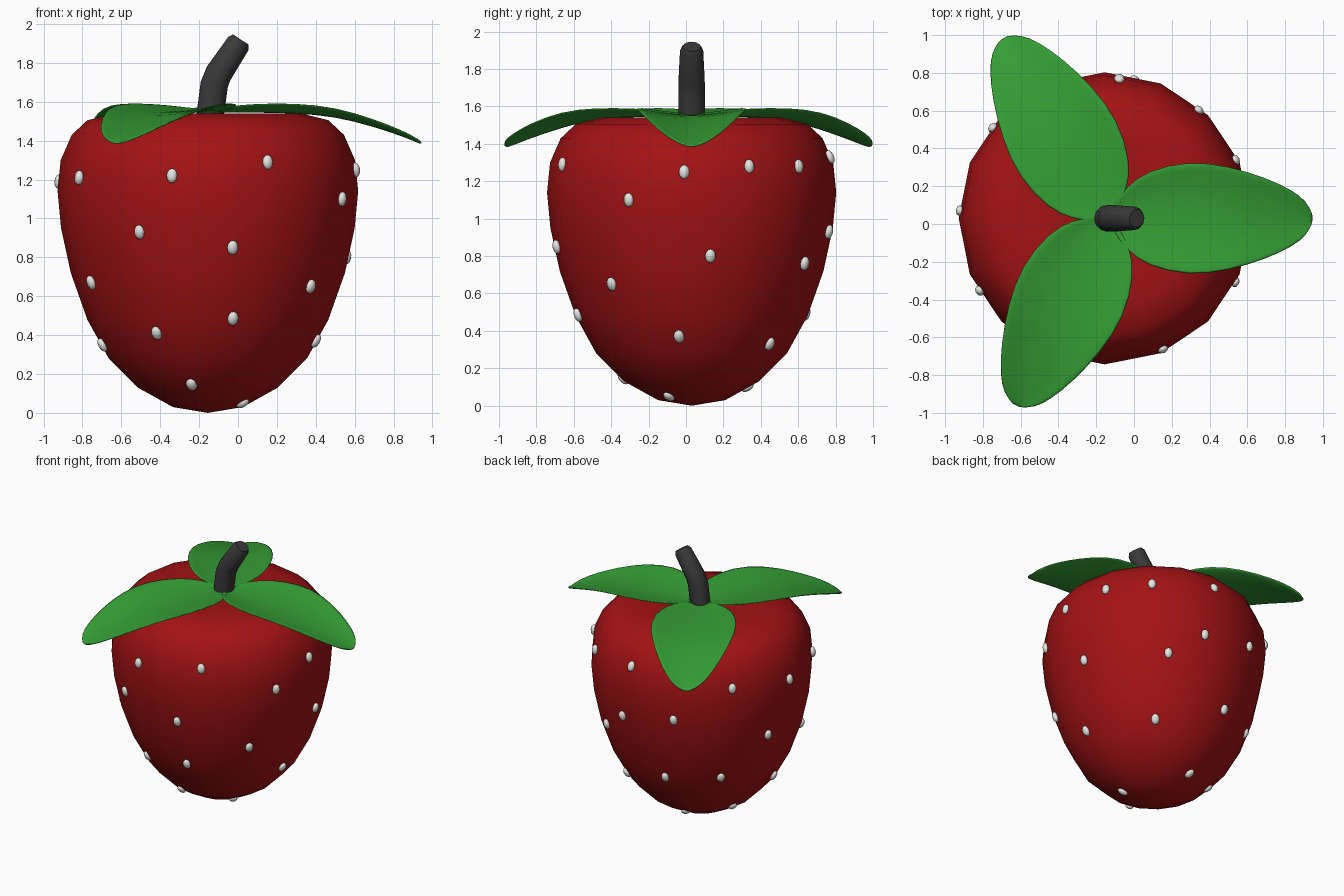
import bpy, bmesh, math
from mathutils import Matrix, Vector

default = bpy.data.objects.get("Cube")
if default:
    bpy.data.objects.remove(default)


def make_material(name, colour):
    mat = bpy.data.materials.new(name)
    mat.use_nodes = True
    mat.diffuse_color = (*colour, 1)
    mat.node_tree.nodes["Principled BSDF"].inputs["Base Color"].default_value = (*colour, 1)
    return mat


red = make_material("berry_red", (0.37, 0.006, 0.007))
green = make_material("leaf_green", (0.035, 0.34, 0.035))
charcoal = make_material("stem_charcoal", (0.04, 0.04, 0.04))
white = make_material("seed_white", (0.78, 0.78, 0.76))


def finish(name, bm, mat, angle=180):
    """Turn a bmesh into a smooth-shaded object."""
    bmesh.ops.recalc_face_normals(bm, faces=bm.faces)
    mesh = bpy.data.meshes.new(name)
    bm.to_mesh(mesh)
    bm.free()
    mesh.materials.append(mat)
    obj = bpy.data.objects.new(name, mesh)
    bpy.context.collection.objects.link(obj)
    bpy.ops.object.select_all(action="DESELECT")
    obj.select_set(True)
    bpy.context.view_layer.objects.active = obj
    bpy.ops.object.shade_smooth_by_angle(angle=math.radians(angle))
    return obj


def bridge(bm, row_a, row_b, closed):
    """Join two equal rows of vertices with quads."""
    count = len(row_a)
    for i in range(count if closed else count - 1):
        j = (i + 1) % count
        bm.faces.new((row_a[i], row_a[j], row_b[j], row_b[i]))


# Fruit body: profile of (radius, height) turned around its axis
CENTRE = Vector((-0.155, 0.03, 0))
PROFILE = [(0, 0), (0.18, 0.03), (0.36, 0.13), (0.51, 0.28), (0.62, 0.48),
           (0.705, 0.72), (0.755, 0.95), (0.773, 1.14), (0.757, 1.3),
           (0.70, 1.43), (0.62, 1.505), (0.48, 1.54), (0.25, 1.535), (0, 1.5)]
bm = bmesh.new()
verts = [bm.verts.new(CENTRE + Vector((r, 0, z))) for r, z in PROFILE]
edges = [bm.edges.new(pair) for pair in zip(verts, verts[1:])]
bmesh.ops.spin(bm, geom=verts + edges, cent=CENTRE, axis=(0, 0, 1),
               angle=math.tau, steps=16, use_duplicate=False)
bmesh.ops.remove_doubles(bm, verts=bm.verts, dist=0.001)
finish("fruit_body", bm, red)


# Seeds: (heading in degrees, height), laid flush along the body profile
SEEDS = [(24, 1.28), (49, 1.28), (84, 1.33), (8, 0.8), (78, 0.93), (58, 0.76),
         (51, 0.33), (110, 1.0), (101, 0.49), (137, 0.51), (103, 0.1),
         (141, 1.24), (177, 1.19), (164, 0.81), (158, 0.16), (189, 0.35),
         (209, 0.67), (210, 1.21), (256, 1.22), (294, 1.29), (334, 1.1),
         (357, 1.25), (242, 0.93), (280, 0.85), (321, 0.65), (282, 0.485),
         (243, 0.41), (353, 0.37), (257, 0.145), (326, 0.05)]


def surface_frame(heading, height):
    """Matrix on the body: x outward, y sideways, z up the slope."""
    for (r0, z0), (r1, z1) in zip(PROFILE, PROFILE[1:]):
        if z0 <= height <= z1:
            break
    r = r0 + (r1 - r0) * (height - z0) / (z1 - z0)
    slope = math.atan2(r1 - r0, z1 - z0)
    return (Matrix.Translation(CENTRE) @ Matrix.Rotation(math.radians(heading), 4, "Z")
            @ Matrix.Translation((r, 0, height)) @ Matrix.Rotation(slope, 4, "Y"))


bm = bmesh.new()
for heading, height in SEEDS:
    bmesh.ops.create_uvsphere(
        bm, u_segments=8, v_segments=6, radius=1,
        matrix=surface_frame(heading, height) @ Matrix.Diagonal((0.022, 0.029, 0.038, 1)))
finish("seeds", bm, white)


# Leaves: stations of (distance, half width, midrib height), cupped upward
LEAF = [(0, 0.015, 1.55), (0.03, 0.08, 1.55), (0.09, 0.17, 1.55),
        (0.2, 0.255, 1.55), (0.42, 0.308, 1.547), (0.63, 0.28, 1.53),
        (0.83, 0.217, 1.477), (0.97, 0.15, 1.43), (1.045, 0.09, 1.4),
        (1.075, 0.02, 1.385)]
ACROSS = [i / 4 for i in range(-4, 5)]
PIVOT = Vector((-0.13, 0.03, 0))


def make_leaf(name, heading, stretch):
    bm = bmesh.new()
    place = Matrix.Translation(PIVOT) @ Matrix.Rotation(math.radians(heading), 4, "Z")
    rows = [[bm.verts.new(place @ Vector((u * stretch, w * s, z + 0.15 * w * s * s)))
             for s in ACROSS] for u, w, z in LEAF]
    for a, b in zip(rows, rows[1:]):
        bridge(bm, a, b, closed=False)
    obj = finish(name, bm, green)
    solid = obj.modifiers.new("thickness", "SOLIDIFY")
    solid.thickness = 0.012
    solid.offset = 0
    smooth = obj.modifiers.new("smooth", "SUBSURF")
    smooth.levels = smooth.render_levels = 1


make_leaf("left_leaf", 0, 1)
make_leaf("back_leaf", 120.5, 1.03)
make_leaf("front_leaf", 243.5, 1.03)


# Stem: a bent tube of (x, z, radius) rings with a softened tip
STEM = [(-0.15, 1.48, 0.07), (-0.122, 1.69, 0.071), (-0.1, 1.745, 0.07),
        (0.002, 1.9, 0.062), (0.015, 1.92, 0.048)]
bm = bmesh.new()
rings = []
for i, (x, z, radius) in enumerate(STEM):
    before, after = STEM[max(i - 1, 0)], STEM[min(i + 1, len(STEM) - 1)]
    tangent = Vector((after[0] - before[0], 0, after[1] - before[1])).normalized()
    side = Vector((0, 1, 0))
    out = side.cross(tangent)
    ring = []
    for k in range(12):
        a = math.tau * k / 12
        ring.append(bm.verts.new(Vector((x, CENTRE.y, z))
                                 + radius * (math.cos(a) * out + math.sin(a) * side)))
    rings.append(ring)
for a, b in zip(rings, rings[1:]):
    bridge(bm, a, b, closed=True)
bm.faces.new(rings[0])
bm.faces.new(rings[-1])
finish("stem", bm, charcoal, angle=50)
